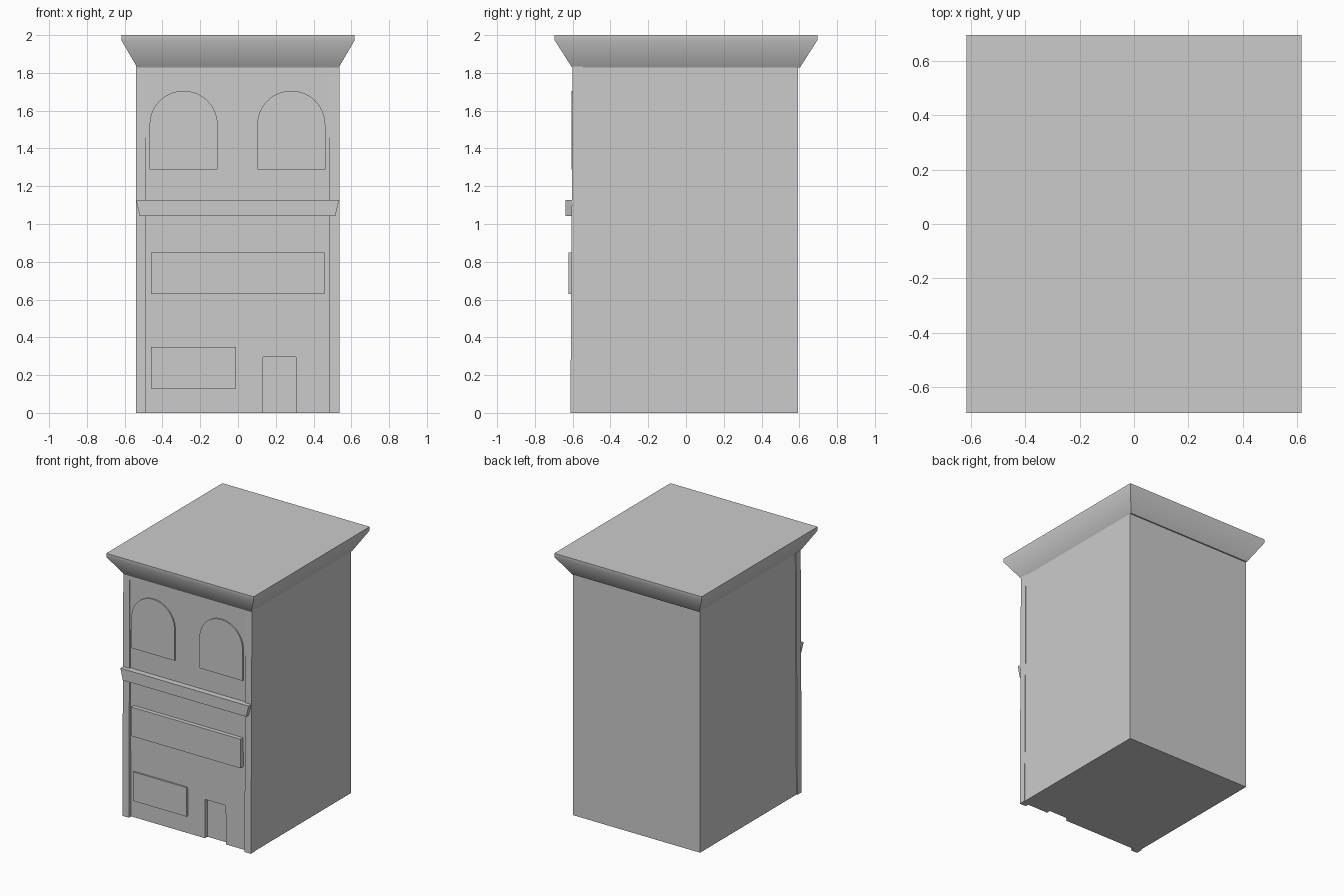
import bpy
import bmesh
import math
from mathutils import Vector

if "Cube" in bpy.data.objects:
    bpy.data.objects.remove(bpy.data.objects["Cube"])


def prism(name, points, start, end, axis):
    """Extrude a profile: (y, z) points along x, or (x, z) points along y."""
    def place(p, d):
        return Vector((d, p[0], p[1])) if axis == 'X' else Vector((p[0], d, p[1]))
    bm = bmesh.new()
    face = bm.faces.new([bm.verts.new(place(p, start)) for p in points])
    offset = place((0, 0), end - start)
    out = bmesh.ops.extrude_face_region(bm, geom=[face])
    bmesh.ops.translate(bm, vec=offset,
                        verts=[g for g in out['geom'] if isinstance(g, bmesh.types.BMVert)])
    bmesh.ops.recalc_face_normals(bm, faces=bm.faces)
    mesh = bpy.data.meshes.new(name)
    bm.to_mesh(mesh)
    bm.free()
    obj = bpy.data.objects.new(name, mesh)
    bpy.context.collection.objects.link(obj)
    return obj


def rect(x0, x1, z0, z1):
    return [(x0, z0), (x1, z0), (x1, z1), (x0, z1)]


# Main block with a slightly leaning front wall
body = prism("building_body", [(-0.585, 0), (0.593, 0), (0.593, 1.835), (-0.597, 1.835)],
             -0.533, 0.533, 'X')

# Recessed doorway
cutter = prism("door_cutter", rect(0.133, 0.308, -0.05, 0.295), -0.7, -0.555, 'Y')
cutter.hide_render = True
cutter.hide_viewport = True
cut = body.modifiers.new("doorway", 'BOOLEAN')
cut.operation = 'DIFFERENCE'
cut.solver = 'EXACT'
cut.object = cutter

# Corner pilasters
for side, x in (("left", -0.514), ("right", 0.510)):
    prism(side + "_pilaster",
          [(-0.56, 0), (-0.612, 0), (-0.60, 1.838), (-0.546, 1.838)],
          x - 0.027, x + 0.027, 'X')

# Arched upper windows
for side, x in (("left", -0.288), ("right", 0.282)):
    r, spring = 0.18, 1.525
    arch = [(x + r * math.cos(math.pi * i / 24), spring + r * math.sin(math.pi * i / 24))
            for i in range(25)]
    prism(side + "_arched_window", [(x - r, 1.288), (x + r, 1.288)] + arch,
          -0.606, -0.57, 'Y')

# Ledge between floors, tapered at the ends
prism("floor_ledge", [(-0.54, 1.128), (-0.52, 1.042), (0.515, 1.042), (0.535, 1.128)],
      -0.637, -0.57, 'Y')

# Sign board and shop window
prism("sign_board", rect(-0.46, 0.457, 0.63, 0.85), -0.622, -0.57, 'Y')
prism("shop_window", rect(-0.46, -0.01, 0.13, 0.35), -0.60, -0.57, 'Y')

# Flared roof cornice: stacked rectangular rings
bm = bmesh.new()
rings = []
for hx, hy, z in ((0.533, 0.603, 1.828), (0.617, 0.695, 1.972), (0.617, 0.695, 2.0)):
    rings.append([bm.verts.new((sx * hx, sy * hy, z))
                  for sx, sy in ((-1, -1), (1, -1), (1, 1), (-1, 1))])
for low, high in zip(rings, rings[1:]):
    for i in range(4):
        j = (i + 1) % 4
        bm.faces.new((low[i], low[j], high[j], high[i]))
bm.faces.new(rings[0][::-1])
bm.faces.new(rings[-1])
mesh = bpy.data.meshes.new("roof_cornice")
bm.to_mesh(mesh)
bm.free()
roof = bpy.data.objects.new("roof_cornice", mesh)
bpy.context.collection.objects.link(roof)
bpy.context.view_layer.objects.active = roof
roof.select_set(True)
bpy.ops.object.shade_smooth_by_angle(angle=math.radians(45))
